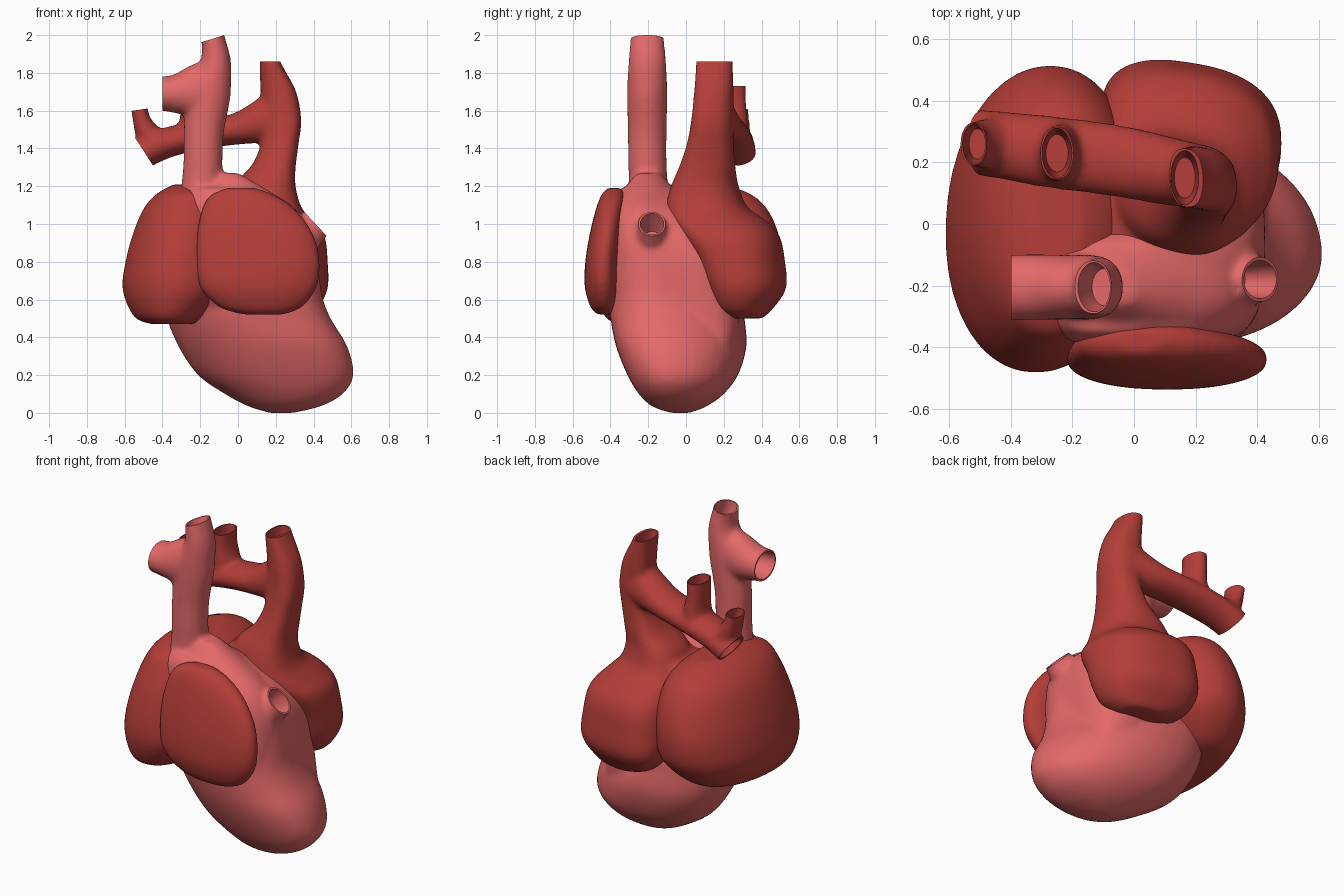
import bpy, bmesh, math
from mathutils import Vector


def material(name, rgb):
    m = bpy.data.materials.new(name)
    m.diffuse_color = (*rgb, 1)
    return m


RED = material("dark_red", (0.46, 0.048, 0.04))
PINK = material("pink", (0.78, 0.14, 0.14))
Z = Vector((0, 0, 1))


def smooth_rows(rows, sub=5):
    # Catmull-Rom resampling of (x, y, z, radius_u, radius_y) rows
    out = []
    for i in range(len(rows) - 1):
        a, b = rows[max(i - 1, 0)], rows[i]
        c, d = rows[i + 1], rows[min(i + 2, len(rows) - 1)]
        for k in range(sub):
            t = k / sub
            out.append([0.5 * (2 * q + (r - p) * t + (2 * p - 5 * q + 4 * r - s) * t * t
                               + (3 * q - p - 3 * r + s) * t ** 3)
                        for p, q, r, s in zip(a, b, c, d)])
    return out + [list(rows[-1])]


def loft(bm, rows, power=2.0, axis=None, shear_x=0.0, shear_y=0.0, n=40):
    # skin a closed solid over superellipse rings
    rings = []
    for i, (x, y, z, ru, ry) in enumerate(rows):
        t = axis
        if t is None:
            t = Vector(rows[min(i + 1, len(rows) - 1)][:3]) - Vector(rows[max(i - 1, 0)][:3])
        t = t.normalized()
        s = Vector((0, 1, 0))
        s = (s - t * s.dot(t)).normalized()
        u = s.cross(t)
        ring = []
        for k in range(n):
            a = 2 * math.pi * k / n
            ca, sa = math.cos(a), math.sin(a)
            p = u * math.copysign(abs(ca) ** (2 / power), ca) * max(ru, .005)
            p += s * math.copysign(abs(sa) ** (2 / power), sa) * max(ry, .005)
            p.x, p.y = p.x + shear_x * p.y, p.y + shear_y * p.x
            ring.append(bm.verts.new(Vector((x, y, z)) + p))
        rings.append(ring)
    faces = [bm.faces.new(rings[0][::-1]), bm.faces.new(rings[-1])]
    for r0, r1 in zip(rings, rings[1:]):
        for k in range(n):
            j = (k + 1) % n
            faces.append(bm.faces.new((r0[k], r0[j], r1[j], r1[k])))
    bmesh.ops.recalc_face_normals(bm, faces=faces)


def body(bm, spans, power=2.2, shear_x=0.0, shear_y=0.0):
    # spans: (z, x0, x1, y0, y1) extents of horizontal slices
    rows = [((a + b) / 2, (c + d) / 2, z, (b - a) / 2, (d - c) / 2) for z, a, b, c, d in spans]
    loft(bm, smooth_rows(rows), power, Z, shear_x, shear_y)


def tube(bm, rows):
    loft(bm, smooth_rows(rows))


def to_object(bm, name, mat=None):
    me = bpy.data.meshes.new(name)
    bm.to_mesh(me)
    bm.free()
    ob = bpy.data.objects.new(name, me)
    bpy.context.collection.objects.link(ob)
    if mat:
        me.materials.append(mat)
    return ob


def finish(bm, name, mat, openings=(), iterations=10):
    # fuse the lofts, soften, then trim and bore each vessel mouth
    ob = to_object(bm, name, mat)
    r = ob.modifiers.new("fuse", 'REMESH')
    r.mode, r.voxel_size = 'VOXEL', 0.014
    s = ob.modifiers.new("soften", 'SMOOTH')
    s.factor, s.iterations = 0.5, iterations
    cutters = []
    for c, d, ru, ry, depth in openings:
        c, d = Vector(c), Vector(d).normalized()
        cb = bmesh.new()
        loft(cb, [(*(c + d * o), ru * k, ry * k)
                  for o, k in ((-depth, .75), (-.03, .97), (0, 1), (.001, 1.5), (.09, 1.5))], axis=d)
        cut = to_object(cb, "bore_cutter")
        cut.hide_render = True
        b = ob.modifiers.new("bore", 'BOOLEAN')
        b.operation, b.object, b.solver = 'DIFFERENCE', cut, 'EXACT'
        cutters.append(cut)
    bpy.ops.object.select_all(action='DESELECT')
    ob.select_set(True)
    bpy.context.view_layer.objects.active = ob
    bpy.ops.object.convert(target='MESH')
    bpy.ops.object.shade_smooth_by_angle(angle=math.radians(45))
    for cut in cutters:
        bpy.data.objects.remove(cut)


# ventricles: rounded tip, boxier upper block, upper vein and side outlet
bm = bmesh.new()
body(bm, [(0.0, .17, .29, -.08, .02), (.035, .06, .43, -.18, .11), (.1, -.06, .545, -.25, .2),
          (.2, -.2, .6, -.31, .275), (.35, -.3, .565, -.37, .32), (.5, -.36, .475, -.40, .31),
          (.62, -.38, .43, -.41, .29), (.8, -.38, .41, -.405, .2), (.95, -.36, .38, -.39, .08),
          (1.08, -.32, .30, -.37, -.01), (1.18, -.28, .15, -.33, -.06), (1.27, -.13, .0, -.26, -.14)],
     2.2, -.28)
body(bm, [(.3, .0, .46, -.2, .24), (.45, -.15, .43, -.3, .28), (.62, -.28, .425, -.405, .28),
          (.8, -.35, .425, -.41, .24), (.93, -.35, .40, -.405, .15), (1.04, -.33, .33, -.395, .04),
          (1.13, -.3, .2, -.38, -.02), (1.19, -.25, .07, -.35, -.06)], 3.4)
tube(bm, [(-.19, -.2, 1.0, .14, .13), (-.19, -.2, 1.2, .11, .105), (-.185, -.205, 1.35, .103, .102),
          (-.18, -.205, 1.5, .107, .103), (-.155, -.205, 1.7, .118, .106),
          (-.118, -.205, 1.85, .083, .1), (-.13, -.205, 1.97, .064, .09), (-.145, -.205, 2.03, .064, .088)])
tube(bm, [(-.13, -.205, 1.7, .18, .1), (-.22, -.205, 1.7, .15, .105),
          (-.32, -.205, 1.69, .107, .107), (-.39, -.205, 1.69, .092, .107), (-.44, -.205, 1.69, .09, .107)])
tube(bm, [(.2, -.17, .85, .16, .15), (.33, -.18, .93, .11, .1), (.41, -.18, 1.0, .088, .073),
          (.45, -.18, 1.035, .086, .07)])
finish(bm, "ventricles_and_vein", PINK, [
    ((-.13, -.205, 1.982), (-.3, 0, .95), .055, .08, .11),
    ((-.4, -.205, 1.69), (-1, 0, 0), .08, .098, .15),
    ((.41, -.18, 1.0), (.73, 0, .68), .077, .062, .12)])

# rear right chamber rising into the arched artery
bm = bmesh.new()
body(bm, [(.5, .1, .34, .24, .4), (.55, -.04, .42, .17, .45), (.66, -.1, .475, .12, .52),
          (.8, -.11, .475, .06, .515), (.93, -.11, .46, -.02, .49), (1.01, -.1, .40, -.08, .43),
          (1.09, -.09, .335, -.1, .32), (1.2, -.04, .305, -.075, .275), (1.3, .065, .305, -.035, .26),
          (1.42, .12, .32, .005, .25), (1.55, .13, .335, .03, .25), (1.7, .12, .308, .045, .25),
          (1.82, .115, .245, .052, .248), (1.9, .115, .205, .055, .247)], 2.5, 0, -.16)
body(bm, [(.85, -.2, .3, 0, .3), (1.0, -.25, .3, -.08, .3), (1.08, -.25, .27, -.1, .27),
          (1.15, -.22, .2, -.08, .22)], 3)
tube(bm, [(.24, .15, 1.58, .16, .1), (.12, .17, 1.54, .115, .11), (0, .195, 1.505, .085, .115),
          (-.12, .215, 1.485, .078, .117), (-.28, .235, 1.455, .078, .117),
          (-.42, .255, 1.415, .082, .11), (-.55, .27, 1.35, .085, .105)])
tube(bm, [(-.24, .23, 1.44, .1, .11), (-.24, .23, 1.55, .07, .097), (-.25, .23, 1.65, .056, .09),
          (-.25, .23, 1.77, .056, .09)])
tube(bm, [(-.44, .26, 1.42, .09, .09), (-.49, .26, 1.5, .06, .08), (-.515, .26, 1.57, .045, .075),
          (-.525, .26, 1.64, .045, .075)])
finish(bm, "rear_chamber_and_artery", RED, [
    ((.165, .15, 1.86), (0, 0, 1), .045, .088, .15),
    ((-.25, .23, 1.73), (0, 0, 1), .048, .081, .2),
    ((-.52, .26, 1.605), (-.15, 0, 1), .037, .066, .08),
    ((-.495, .265, 1.38), (-.84, 0, -.54), .072, .095, .08)])

# large left chamber wrapping front to back
bm = bmesh.new()
body(bm, [(.47, -.46, -.22, -.36, .1), (.51, -.55, -.14, -.43, .33), (.65, -.61, -.0, -.48, .48),
          (.8, -.595, .01, -.475, .515), (.95, -.555, .01, -.44, .49), (1.08, -.5, -.02, -.39, .43),
          (1.16, -.43, -.08, -.34, .34), (1.21, -.34, -.17, -.2, .2)], 2.1, .04)
finish(bm, "left_chamber", RED)

# front chamber pad
bm = bmesh.new()
body(bm, [(.52, .03, .24, -.47, -.39), (.56, -.1, .34, -.505, -.36), (.66, -.2, .415, -.535, -.345),
          (.78, -.22, .435, -.535, -.345), (.92, -.22, .41, -.515, -.335), (1.05, -.2, .33, -.485, -.325),
          (1.14, -.16, .22, -.455, -.32), (1.19, -.07, .1, -.42, -.34)], 2.2)
finish(bm, "front_chamber", RED)
